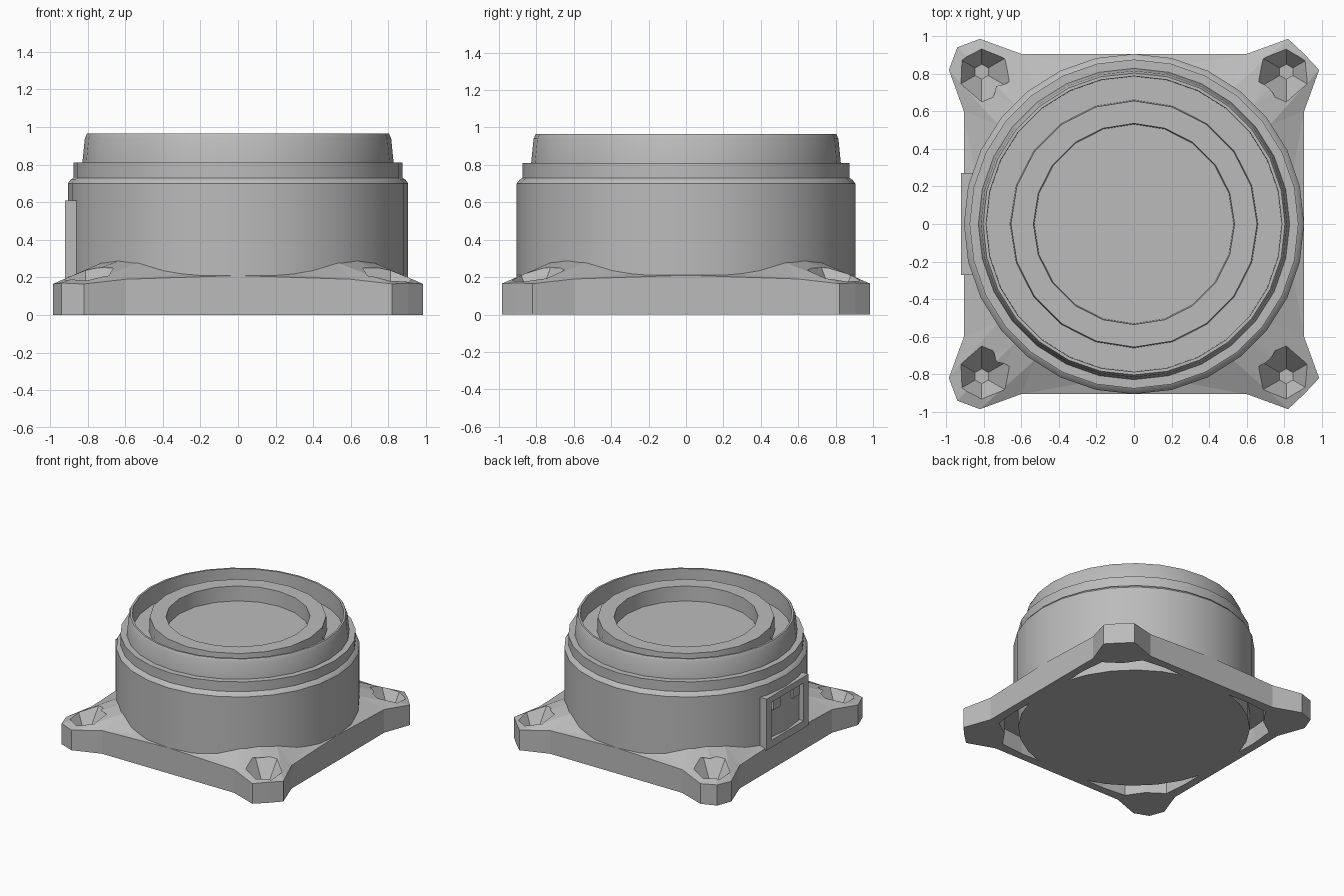
import bpy, bmesh, math
from mathutils import Matrix, Vector

if "Cube" in bpy.data.objects:
    bpy.data.objects.remove(bpy.data.objects["Cube"])

grey = bpy.data.materials.new("light_grey")
grey.use_nodes = True
COLOUR = (0.5, 0.5, 0.5, 1)
grey.diffuse_color = COLOUR
grey.node_tree.nodes["Principled BSDF"].inputs["Base Color"].default_value = COLOUR


def finish(bm, name, smooth=None):
    """Turn a bmesh into a named, coloured object."""
    bmesh.ops.recalc_face_normals(bm, faces=bm.faces)
    mesh = bpy.data.meshes.new(name)
    bm.to_mesh(mesh)
    bm.free()
    mesh.materials.append(grey)
    obj = bpy.data.objects.new(name, mesh)
    bpy.context.collection.objects.link(obj)
    bpy.ops.object.select_all(action='DESELECT')
    obj.select_set(True)
    bpy.context.view_layer.objects.active = obj
    if smooth:
        bpy.ops.object.shade_smooth_by_angle(angle=math.radians(smooth))
    return obj


def lathe(name, profile, sides):
    """Spin a radius/height profile about the z axis."""
    bm = bmesh.new()
    verts = [bm.verts.new((r, 0, z)) for r, z in profile]
    edges = [bm.edges.new(pair) for pair in zip(verts, verts[1:])]
    bmesh.ops.spin(bm, geom=verts + edges, axis=(0, 0, 1), cent=(0, 0, 0),
                   angle=math.tau, steps=sides, use_merge=True)
    bmesh.ops.remove_doubles(bm, verts=bm.verts, dist=0.0005)
    return finish(bm, name, 30)


def bridge(bm, low, high):
    """Join two closed loops of equal length with quads."""
    for i in range(len(low)):
        j = (i + 1) % len(low)
        bm.faces.new((low[i], low[j], high[j], high[i]))


def box(bm, low, high):
    size = Vector(high) - Vector(low)
    centre = (Vector(high) + Vector(low)) / 2
    bmesh.ops.create_cube(bm, size=1, matrix=Matrix.Translation(centre) @ Matrix.Diagonal((*size, 1)))


# Drum with its stepped shoulder and thin upper rim
lathe("drum", [(0, 0), (0.87, 0), (0.87, 0.16), (0.905, 0.19), (0.905, 0.70),
               (0.89, 0.72), (0.875, 0.73), (0.875, 0.81), (0.828, 0.81),
               (0.815, 0.94), (0.803, 0.965), (0.787, 0.965), (0.785, 0.82),
               (0, 0.82)], 28)

# Raised ring around the sunken centre
lathe("inner_ring", [(0.66, 0.815), (0.655, 0.94), (0.535, 0.94), (0.53, 0.815)], 20)

# One quarter of the flange: outer edge, its height, collar angle and height, pocket edge
QUARTER = [
    ((0.905, 0.00), 0.21, 0, 0.21, (0.83, 0.00)),
    ((0.905, 0.60), 0.19, 18, 0.22, (0.84, 0.40)),
    ((0.985, 0.82), 0.165, 36, 0.28, (0.82, 0.60)),
    ((0.905, 0.905), 0.17, 45, 0.29, (0.69, 0.69)),
    ((0.82, 0.985), 0.165, 54, 0.28, (0.60, 0.82)),
    ((0.60, 0.905), 0.19, 72, 0.22, (0.40, 0.84)),
]
bm = bmesh.new()
base, top, collar, pocket, ceiling = [], [], [], [], []
for quarter in range(4):
    turn = Matrix.Rotation(quarter * math.pi / 2, 3, 'Z')
    for (x, y), edge_z, angle, collar_z, (px, py) in QUARTER:
        if angle == 45 and quarter in (1, 2):
            x = y = 0.94
        a = math.radians(angle)
        for loop, point in ((base, (x, y, 0)), (top, (x, y, edge_z)),
                            (collar, (0.89 * math.cos(a), 0.89 * math.sin(a), collar_z)),
                            (pocket, (px, py, 0)), (ceiling, (px, py, 0.14))):
            loop.append(bm.verts.new(turn @ Vector(point)))
for low, high in ((base, top), (top, collar), (pocket, base), (ceiling, pocket)):
    bridge(bm, low, high)
bm.faces.new(ceiling)
hub = bm.verts.new((0, 0, 0.25))
for i in range(len(collar)):
    bm.faces.new((collar[i], collar[(i + 1) % len(collar)], hub))
bmesh.ops.triangulate(bm, faces=bm.faces)
flange = finish(bm, "mounting_flange")

# Tapered screw pits in the four corner lugs
bm = bmesh.new()
for sx in (-1, 1):
    for sy in (-1, 1):
        spot = Matrix.Translation((0.81 * sx, 0.81 * sy, 0.16))
        bmesh.ops.create_cone(bm, cap_ends=True, segments=6, radius1=0.04, radius2=0.17,
                              depth=0.18, matrix=spot)
cutter = finish(bm, "screw_pit_cutter")
cutter.hide_render = True
cut = flange.modifiers.new("screw_pits", 'BOOLEAN')
cut.operation = 'DIFFERENCE'
cut.solver = 'EXACT'
cut.object = cutter
bpy.context.view_layer.objects.active = flange
bpy.ops.object.modifier_apply(modifier=cut.name)
bpy.data.objects.remove(cutter)

# Framed socket panel on the right side
bm = bmesh.new()
for side in (-1, 1):
    y0, y1 = sorted((0.21 * side, 0.27 * side))
    box(bm, (-0.92, y0, 0.19), (-0.84, y1, 0.61))
    y0, y1 = sorted((0.08 * side, 0.17 * side))
    box(bm, (-0.912, y0, 0.48), (-0.86, y1, 0.56))
for z0, z1 in ((0.19, 0.25), (0.56, 0.61)):
    box(bm, (-0.92, -0.21, z0), (-0.84, 0.21, z1))
finish(bm, "socket_frame")
